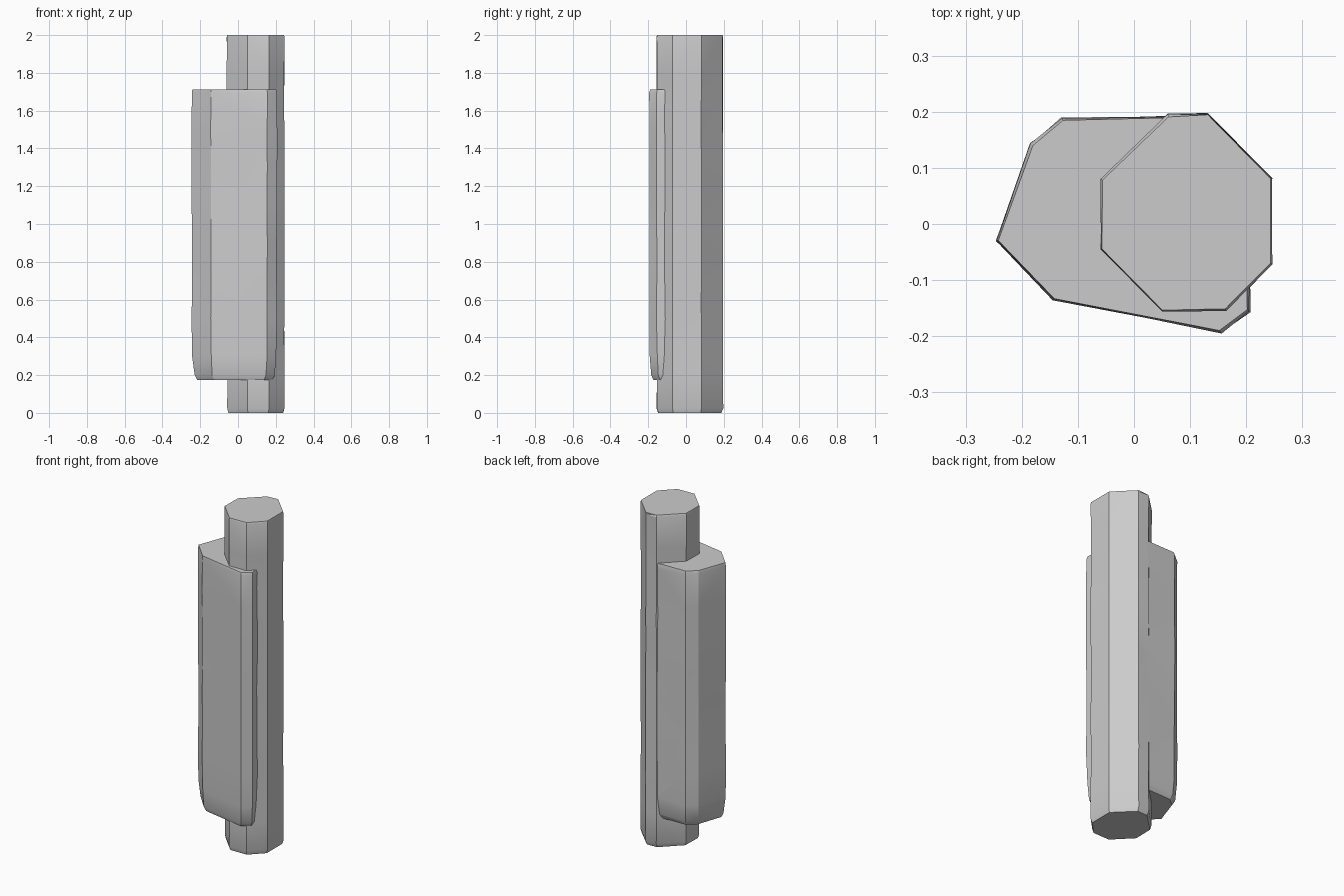
import bpy, bmesh, random
from mathutils import Vector

if "Cube" in bpy.data.objects:
    bpy.data.objects.remove(bpy.data.objects["Cube"])

random.seed(4)


def rough_prism(name, outline, levels, jitter):
    """Loft an outline through (z, scale) levels, worn slightly inward."""
    bm = bmesh.new()
    n = len(outline)
    c = sum((Vector(p) for p in outline), Vector((0, 0))) / n
    rings = []
    for z, s in levels:
        ring = []
        for p in outline:
            q = c + (Vector(p) - c) * (s - random.uniform(0, jitter))
            ring.append(bm.verts.new((q.x, q.y, z)))
        rings.append(ring)
    for a, b in zip(rings, rings[1:]):
        for i in range(n):
            j = (i + 1) % n
            bm.faces.new((a[i], a[j], b[j], b[i]))
    bm.faces.new(rings[0][::-1])
    bm.faces.new(rings[-1])
    bmesh.ops.triangulate(bm, faces=bm.faces[:])
    bmesh.ops.recalc_face_normals(bm, faces=bm.faces[:])
    mesh = bpy.data.meshes.new(name)
    bm.to_mesh(mesh)
    bm.free()
    obj = bpy.data.objects.new(name, mesh)
    bpy.context.collection.objects.link(obj)
    return obj


# Tall eight-sided post
post_outline = [(-0.06, -0.045), (0.05, -0.157), (0.165, -0.157), (0.247, -0.072),
                (0.247, 0.082), (0.132, 0.198), (0.06, 0.198), (-0.06, 0.08)]
post_levels = [(0, 0.95), (0.025, 1)] + [(0.2 * i, 1) for i in range(1, 10)] + [(1.99, 1), (2, 0.985)]
post = rough_prism("post_with_sleeve", post_outline, post_levels, 0.025)

# Wider slab wrapped around the front and left of the post
slab_outline = [(-0.247, -0.03), (-0.145, -0.136), (0.157, -0.196), (0.208, -0.157),
                (0.207, -0.07), (0.11, 0.06), (0.075, 0.194), (-0.13, 0.19), (-0.187, 0.145)]
slab_levels = [(0.175, 0.88), (0.2, 0.95), (0.3, 0.985)] + \
              [(0.3 + 0.2 * i, 1) for i in range(1, 7)] + [(1.695, 1), (1.712, 0.98)]
slab = rough_prism("sleeve", slab_outline, slab_levels, 0.02)

# Fuse both into one solid
mod = post.modifiers.new("union", 'BOOLEAN')
mod.operation = 'UNION'
mod.solver = 'EXACT'
mod.object = slab
bpy.context.view_layer.objects.active = post
post.select_set(True)
bpy.ops.object.modifier_apply(modifier=mod.name)
bpy.data.objects.remove(slab, do_unlink=True)
bpy.ops.object.shade_smooth_by_angle(angle=0.52)
